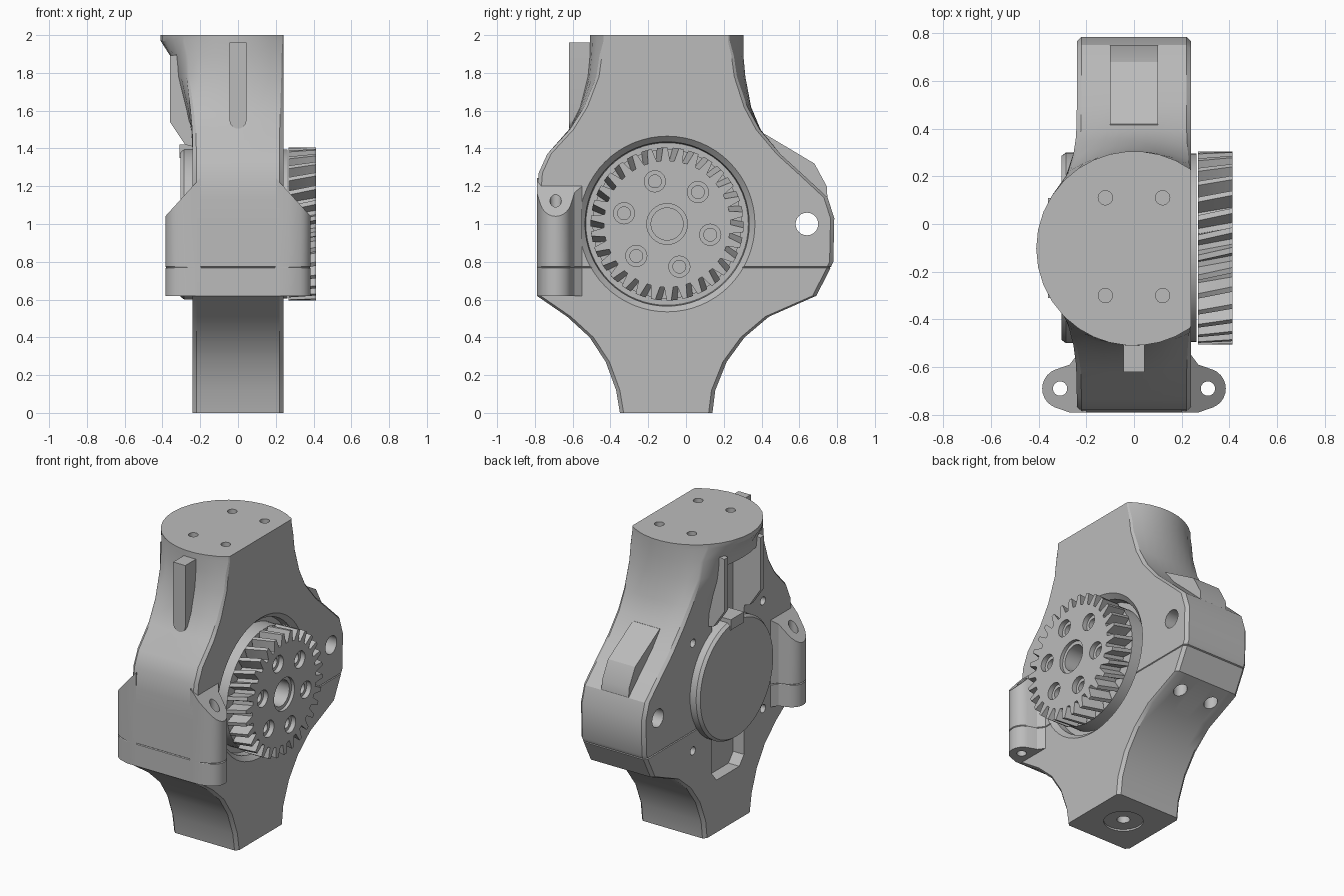
import bpy, bmesh, math
from mathutils import Vector

if "Cube" in bpy.data.objects:
    bpy.data.objects.remove(bpy.data.objects["Cube"], do_unlink=True)

grey = bpy.data.materials.new("plain_grey")
grey.use_nodes = True
grey.diffuse_color = (0.5, 0.5, 0.5, 1)
grey.node_tree.nodes["Principled BSDF"].inputs["Base Color"].default_value = (0.5, 0.5, 0.5, 1)

CY, CZ = -0.1, 1.0      # axis of the gear and the round cover


def loft(name, rings):
    """Skin closed rings of points and cap both ends."""
    bm = bmesh.new()
    rows = [[bm.verts.new(p) for p in ring] for ring in rings]
    for a, b in zip(rows, rows[1:]):
        for i in range(len(a)):
            j = (i + 1) % len(a)
            bm.faces.new((a[i], a[j], b[j], b[i]))
    bm.faces.new(rows[0])
    bm.faces.new(rows[-1])
    bmesh.ops.recalc_face_normals(bm, faces=bm.faces)
    mesh = bpy.data.meshes.new(name)
    bm.to_mesh(mesh)
    bm.free()
    mesh.materials.append(grey)
    ob = bpy.data.objects.new(name, mesh)
    bpy.context.collection.objects.link(ob)
    return ob


def place(axis, p, h):
    u, v = p
    return {"x": (h, u, v), "y": (u, h, v), "z": (u, v, h)}[axis]


def prism(name, axis, pts, lo, hi):
    return loft(name, [[place(axis, p, h) for p in pts] for h in (lo, hi)])


def arc(c, r, a0, a1, n):
    return [(c[0] + r * math.cos(a0 + (a1 - a0) * i / n),
             c[1] + r * math.sin(a0 + (a1 - a0) * i / n)) for i in range(n + 1)]


def turned(name, axis, c, steps, n=32):
    """Round part from (height, radius) steps along an axis."""
    return loft(name, [[place(axis, p, h) for p in arc(c, r, 0, math.tau, n)[:-1]]
                       for h, r in steps])


def cut(ob, cutter):
    cutter.hide_render = True
    mod = ob.modifiers.new("cut", "BOOLEAN")
    mod.operation = "DIFFERENCE"
    mod.solver = "EXACT"
    mod.object = cutter
    bpy.context.view_layer.objects.active = ob
    bpy.ops.object.modifier_apply(modifier=mod.name)
    bpy.data.objects.remove(cutter, do_unlink=True)


def drill(ob, axis, c, steps, n=24):
    cut(ob, turned("drill", axis, c, steps, n))


# Housing: rectangle below, blending into a round neck with one flat side
W, C, N = 0.24, 0.02, 8


def section(z, y0, y1, t, inset=0.0):
    mid, half = (y0 + y1) / 2, (y1 - y0) / 2 - inset
    w, r = W - inset, 0.41
    start = math.acos(W / r)
    stops = [start, math.radians(135), math.radians(225), math.tau - start]
    box = [((w - C, half), (C - w, half)), ((-w, half - C), (-w, C - half)),
           ((C - w, -half), (w - C, -half)), ((w, C - half), (w, half - C))]
    ring = []
    for s in range(4):
        for i in range(N + 1):
            f = i / N
            bx, by = Vector(box[s][0]).lerp(Vector(box[s][1]), f)
            g = 0.01 + 0.98 * f
            if s < 3:
                a = stops[s] + (stops[s + 1] - stops[s]) * g
                dx, dy = r * math.cos(a), half * math.sin(a)
            else:
                dx, dy = W, half * math.sin(start) * (2 * g - 1)
            ring.append((dx + (bx - dx) * t, mid + dy + (by - dy) * t, z))
    return ring


levels = [(0, -.35, .14, 1), (.12, -.37, .155, 1), (.27, -.425, .215, 1),
          (.4, -.51, .31, 1), (.51, -.63, .44, 1), (.62, -.79, .69, 1),
          (.766, -.79, .765, 1), (.77, -.79, .765, 1, .006), (.774, -.79, .768, 1),
          (.8, -.79, .78, 1), (1.03, -.79, .785, 1), (1.14, -.79, .75, 1),
          (1.27, -.78, .61, 1), (1.37, -.735, .5, 1), (1.5, -.62, .395, .95),
          (1.62, -.56, .345, .75), (1.78, -.52, .315, .4), (1.89, -.51, .305, .3),
          (1.97, -.51, .305, 0), (2, -.51, .305, 0)]
housing = loft("housing", [section(*lv) for lv in levels])

# Gear recess, cable channel and pivot hole
drill(housing, "x", (CY, CZ), [(.16, .43), (.21, .435), (.245, .47)], 64)
channel = [(-.27, 1.82), (.07, 1.82), (.07, .41), (.02, .35), (-.22, .35), (-.27, .41)]
cut(housing, prism("channel", "x", channel, -.5, -.16))
drill(housing, "x", (.64, 1.0), [(-.4, .06), (.4, .06)])

# Screw holes: top, underside of the back, cover side, base
for sx in (-.12, .12):
    for y in (-.3, .11):
        drill(housing, "z", (sx, y), [(1.9, .03), (2.1, .03)])
    drill(housing, "z", (sx, .58), [(.3, .042), (.7, .042)])
for dy in (-.37, .37):
    for dz in (-.36, .36):
        drill(housing, "x", (CY + dy, CZ + dz), [(-.4, .027), (-.17, .027)])
drill(housing, "z", (0, -.1), [(-.1, .12), (.012, .12)])
drill(housing, "z", (0, -.1), [(-.1, .04), (.1, .04)])

# Channel side walls under the top flange
wall = [(-.2, 1.4), (-.28, 1.42), (-.36, 1.54), (-.36, 1.89), (-.2, 1.92)]
for name, y in (("front", -.31), ("back", .07)):
    prism(name + "_channel_wall", "y", wall, y, y + .04)

# Screw ears at the front with sloping tops
for name, s in (("left_ear", 1), ("right_ear", -1)):
    outline = [(.2, -.79), (.27, -.79)] + arc((.3, -.69), .085, -1.2, 1.2, 10) \
        + [(.27, -.59), (.24, -.55), (.2, -.55)]
    rings = [[(s * (x - d), y, z) for x, y in outline]
             for z, d in ((.62, 0), (.766, 0), (.77, .006), (.774, 0))]
    rings.append([(s * x, y, 1.2 - (x - W) * 1.1) for x, y in outline])
    ear = loft(name, rings)
    drill(ear, "z", (s * .31, -.69), [(.5, .03), (1.3, .03)])

# Front rib with a rounded foot
rib = [(.045, 1.96), (-.045, 1.96)] + arc((0, 1.55), .045, math.pi, math.tau, 10)
prism("front_rib", "y", rib, -.62, -.42)

# Raised hook on the back slope
hook = [(.33, 1.45), (.42, 1.475), (.68, 1.32), (.745, 1.2), (.75, 1.12), (.6, 1.1)]
prism("back_hook", "x", hook, -.1, .1)

# Round cover with a small tab
turned("round_cover", "x", (CY, CZ),
       [(-.16, .4), (-.285, .4), (-.305, .385)], 64)
prism("cover_tab", "x", [(-.17, 1.35), (-.03, 1.35), (-.03, 1.42), (-.17, 1.42)], -.31, -.2)

# Bearing plate behind the gear
turned("bearing_plate", "x", (CY, CZ), [(.15, .395), (.262, .395)], 64)

# Helical gear
TEETH, TWIST = 30, 0.08
pitch = math.tau / TEETH
tooth = [(-.34, .335), (-.14, .405), (.14, .405), (.34, .335)]


def gear_ring(x, turn):
    return [(x, CY + r * math.cos(a), CZ + r * math.sin(a))
            for k in range(TEETH) for f, r in tooth
            for a in [(k + f) * pitch - turn]]


gear = loft("helical_gear", [gear_ring(.268 + .144 * i / 4, TWIST * i / 4) for i in range(5)])
drill(gear, "x", (CY, CZ), [(.39, .108), (.45, .108)], 32)
drill(gear, "x", (CY, CZ), [(.2, .085), (.45, .085)], 32)
for k in range(6):
    a = math.radians(46 + 60 * k)
    c = (CY + .235 * math.cos(a), CZ + .235 * math.sin(a))
    drill(gear, "x", c, [(.38, .056), (.45, .056)])
    drill(gear, "x", c, [(.2, .034), (.45, .034)])

# Smooth shading with crisp edges
bpy.ops.object.select_all(action="DESELECT")
for ob in bpy.context.collection.objects:
    if ob.type == "MESH" and grey.name in ob.data.materials:
        ob.select_set(True)
        bpy.context.view_layer.objects.active = ob
bpy.ops.object.shade_smooth_by_angle(angle=math.radians(25))
